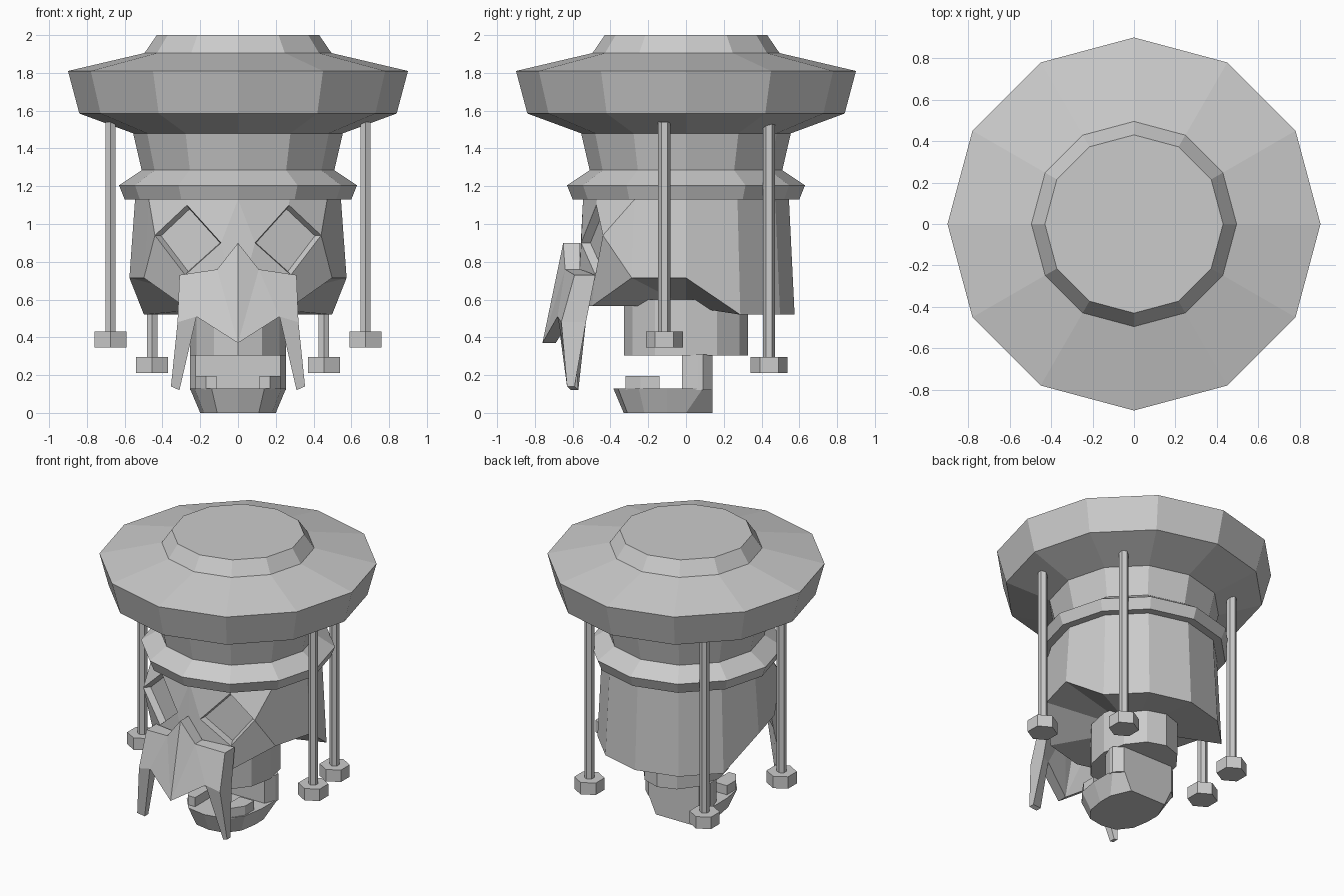
import bpy
import bmesh
from math import sin, cos, radians
from mathutils import Vector

cube = bpy.data.objects.get("Cube")
if cube:
    bpy.data.objects.remove(cube, do_unlink=True)

grey = bpy.data.materials.new("plain grey")
grey.use_nodes = True
colour = (0.6, 0.6, 0.6, 1)
grey.diffuse_color = colour
grey.node_tree.nodes["Principled BSDF"].inputs["Base Color"].default_value = colour


def finish(name, bm):
    """Weld, orient and store a mesh as a flat shaded object."""
    bmesh.ops.remove_doubles(bm, verts=bm.verts, dist=0.0005)
    bmesh.ops.recalc_face_normals(bm, faces=bm.faces)
    mesh = bpy.data.meshes.new(name)
    bm.to_mesh(mesh)
    bm.free()
    mesh.materials.append(grey)
    obj = bpy.data.objects.new(name, mesh)
    bpy.context.collection.objects.link(obj)
    return obj


def add_face(bm, points):
    return bm.faces.new([bm.verts.new(p) for p in points])


def add_mirrored(bm, points):
    """Add a face and its twin across x = 0."""
    twin = [(-x, y, z) for x, y, z in reversed(points)]
    return [add_face(bm, points), add_face(bm, twin)]


def loft(name, rings):
    """Join equal rings of points into a capped solid."""
    bm = bmesh.new()
    count = len(rings[0])
    for low, high in zip(rings, rings[1:]):
        for i in range(count):
            j = (i + 1) % count
            add_face(bm, [low[i], low[j], high[j], high[i]])
    add_face(bm, rings[0][::-1])
    add_face(bm, rings[-1])
    return finish(name, bm)


def ring(sides, rx, ry, z, cx=0, cy=0, start=0):
    angles = [radians(start + 360 * i / sides) for i in range(sides)]
    return [(cx + rx * cos(a), cy + ry * sin(a), z) for a in angles]


def symmetric_ring(half, z):
    """Closed outline from its right half, listed front to back."""
    left = [(-x, y) for x, y in reversed(half) if x > 0]
    return [(x, y, z) for x, y in half + left]


def lathe(name, profile, sides=12):
    return loft(name, [ring(sides, r, r, z) for r, z in profile])


# Hat with brim, neck and collar
lathe("hat", [(0.555, 1.48), (0.84, 1.585), (0.9, 1.81), (0.495, 1.905), (0.43, 2)])
lathe("neck", [(0.51, 1.285), (0.555, 1.48)])
lathe("collar", [(0.6, 1.13), (0.63, 1.205), (0.51, 1.285)])


# Head: faceted shell with raised sides below and sunken diamond eyes
def head_point(angle, radius, z):
    a = radians(angle)
    return (radius * cos(a), radius * sin(a), z)


def bottom_height(angle):
    if angle > 0:
        return 0.52
    return 0.715 if angle >= -30 else 0.565


angles = range(-90, 91, 30)
top = {a: head_point(a, 0.545, 1.13) for a in angles}
base = {a: head_point(a, 0.575, bottom_height(a)) for a in angles}
eye_top, eye_outer = (0.27, -0.475, 1.1), (0.44, -0.44, 0.94)
eye_bottom, eye_inner = (0.28, -0.48, 0.73), (0.09, -0.555, 0.9)

bm = bmesh.new()
for a in angles[:-1]:
    b = a + 30
    if a >= -30:
        add_mirrored(bm, [base[a], base[b], top[b], top[a]])
    add_mirrored(bm, [base[b], base[a], (0, 0, 0.565)])
    add_mirrored(bm, [top[a], top[b], (0, 0, 1.13)])
for panel in (
    [top[-90], eye_inner, eye_top, top[-60]],
    [top[-60], eye_top, eye_outer, top[-30]],
    [top[-30], eye_outer, base[-30]],
    [base[-30], eye_outer, eye_bottom, base[-60]],
    [base[-60], eye_bottom, eye_inner, base[-90]],
    [base[-90], eye_inner, top[-90]],
):
    add_mirrored(bm, panel)
eyes = add_mirrored(bm, [eye_inner, eye_bottom, eye_outer, eye_top])
bmesh.ops.remove_doubles(bm, verts=bm.verts, dist=0.0005)
bmesh.ops.recalc_face_normals(bm, faces=bm.faces)
bmesh.ops.inset_individual(bm, faces=eyes, thickness=0.02, depth=-0.045)
finish("head", bm)

# Nose shield with tusks: front point plus depth of the plate there
shield = {
    "peak": ((0, -0.65, 0.9), 0.09),
    "notch": ((0.11, -0.64, 0.76), 0.08),
    "corner": ((0.31, -0.59, 0.73), 0.11),
    "hip": ((0.32, -0.66, 0.48), 0.13),
    "tusk_out": ((0.355, -0.63, 0.14), 0.04),
    "tusk_in": ((0.31, -0.61, 0.12), 0.04),
    "inner": ((0.22, -0.68, 0.51), 0.08),
    "tip": ((0, -0.76, 0.37), 0.07),
}
front = {k: Vector(p) for k, (p, d) in shield.items()}
back = {k: Vector(p) + Vector((0, d, 0)) for k, (p, d) in shield.items()}
bm = bmesh.new()
for keys in (
    ("peak", "tip", "notch"),
    ("notch", "tip", "inner"),
    ("notch", "inner", "hip", "corner"),
    ("hip", "inner", "tusk_in", "tusk_out"),
):
    add_mirrored(bm, [front[k] for k in keys])
    add_mirrored(bm, [back[k] for k in reversed(keys)])
outline = list(shield)
for k, n in zip(outline, outline[1:]):
    add_mirrored(bm, [front[k], front[n], back[n], back[k]])
finish("nose_shield", bm)

# Throat and lower jaw
loft("throat", [ring(12, 0.255, 0.328, z) for z in (0.305, 0.6)])
jaw_floor = [(0, -0.33), (0.11, -0.31), (0.18, -0.22), (0.2, -0.1), (0.2, 0), (0.14, 0.14)]
jaw_rim = [(0, -0.385), (0.14, -0.36), (0.23, -0.25), (0.255, -0.1), (0.255, 0.09), (0.2, 0.14)]
loft("jaw", [symmetric_ring(jaw_floor, 0), symmetric_ring(jaw_rim, 0.13)])
hinge = [(0.225, -0.02), (0.255, 0.06), (0.255, 0.09), (0.2, 0.14)]
loft("jaw_hinge", [symmetric_ring(hinge, z) for z in (0.12, 0.31)])
for side, label in ((1, "left"), (-1, "right")):
    tooth = [(0.115, -0.32), (0.17, -0.32), (0.225, -0.24), (0.225, -0.14), (0.115, -0.14)]
    loft(label + "_tooth", [[(side * x, y, z) for x, y in tooth] for z in (0.12, 0.195)])

    # Hanging rods with hexagonal weights
    for place, x, y, low in (("front", 0.675, -0.115, 0.345), ("back", 0.455, 0.44, 0.21)):
        spot = dict(cx=side * x, cy=y, start=30)
        name = label + "_" + place
        loft(name + "_rod", [ring(6, 0.032, 0.032, z, **spot) for z in (low + 0.08, 1.54)])
        loft(name + "_weight", [ring(6, 0.098, 0.098, z, **spot) for z in (low, low + 0.085)])
